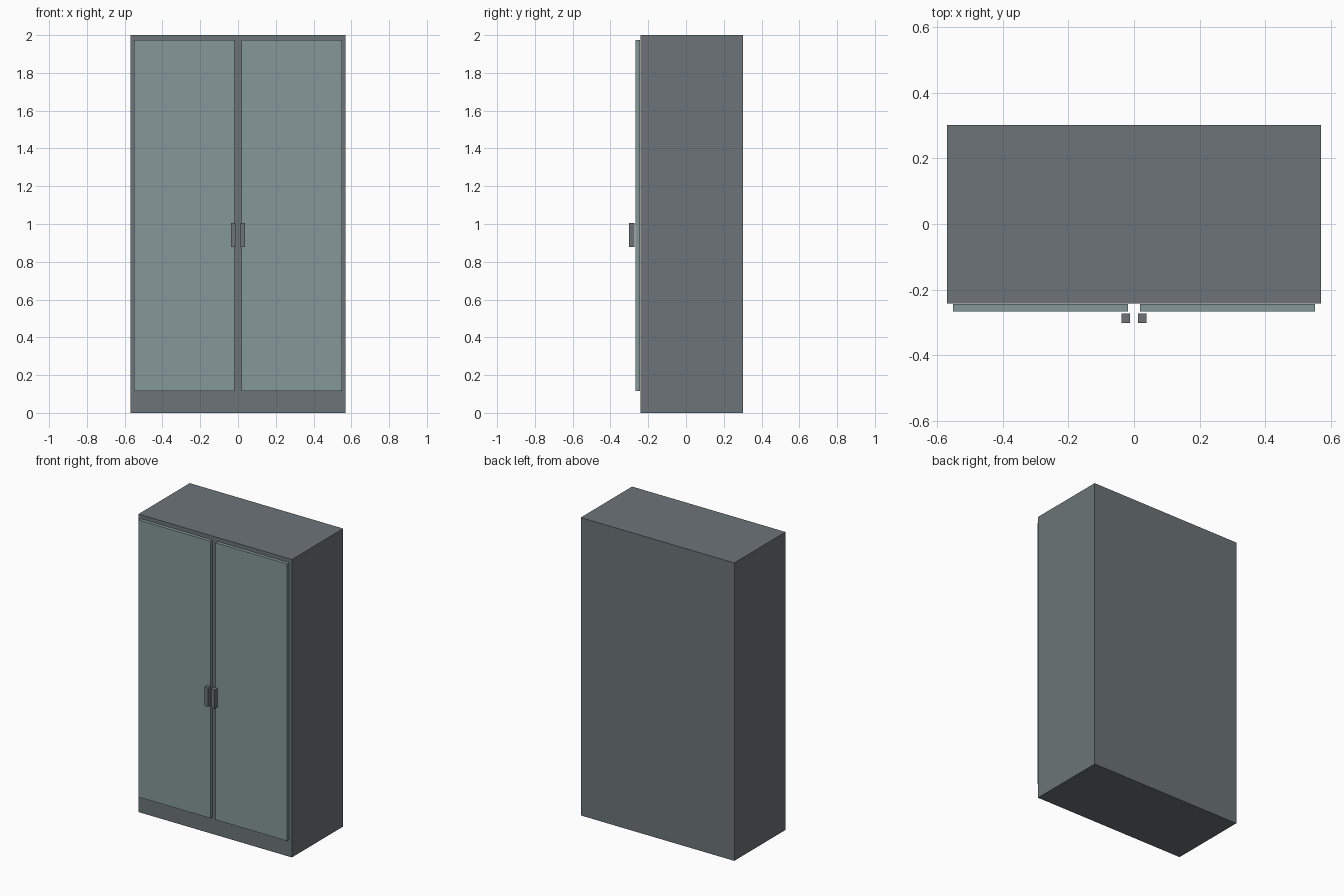
import bpy

if "Cube" in bpy.data.objects:
    bpy.data.objects.remove(bpy.data.objects["Cube"])


def material(name, rgb):
    mat = bpy.data.materials.new(name)
    mat.diffuse_color = (*rgb, 1)
    mat.use_nodes = True
    mat.node_tree.nodes["Principled BSDF"].inputs["Base Color"].default_value = mat.diffuse_color
    return mat


def box(name, x, y, z, mat):
    """Box from (min, max) ranges along each axis."""
    centre = [(a + b) / 2 for a, b in (x, y, z)]
    size = [b - a for a, b in (x, y, z)]
    bpy.ops.mesh.primitive_cube_add(size=1, location=centre)
    obj = bpy.context.object
    obj.name = name
    obj.scale = size
    bpy.ops.object.transform_apply(location=False, rotation=False, scale=True)
    obj.data.materials.append(mat)
    return obj


frame_mat = material("dark_grey", (0.15, 0.175, 0.185))
door_mat = material("grey_green", (0.235, 0.31, 0.31))

# Cabinet carcass
box("cabinet_body", (-0.57, 0.57), (-0.242, 0.302), (0, 2), frame_mat)

# Door and handle on each side
for side, s in (("left", -1), ("right", 1)):
    box(f"{side}_door", sorted((s * 0.019, s * 0.551)), (-0.267, -0.244),
        (0.115, 1.975), door_mat)
    box(f"{side}_handle", sorted((s * 0.012, s * 0.038)), (-0.302, -0.272),
        (0.878, 1.005), frame_mat)
